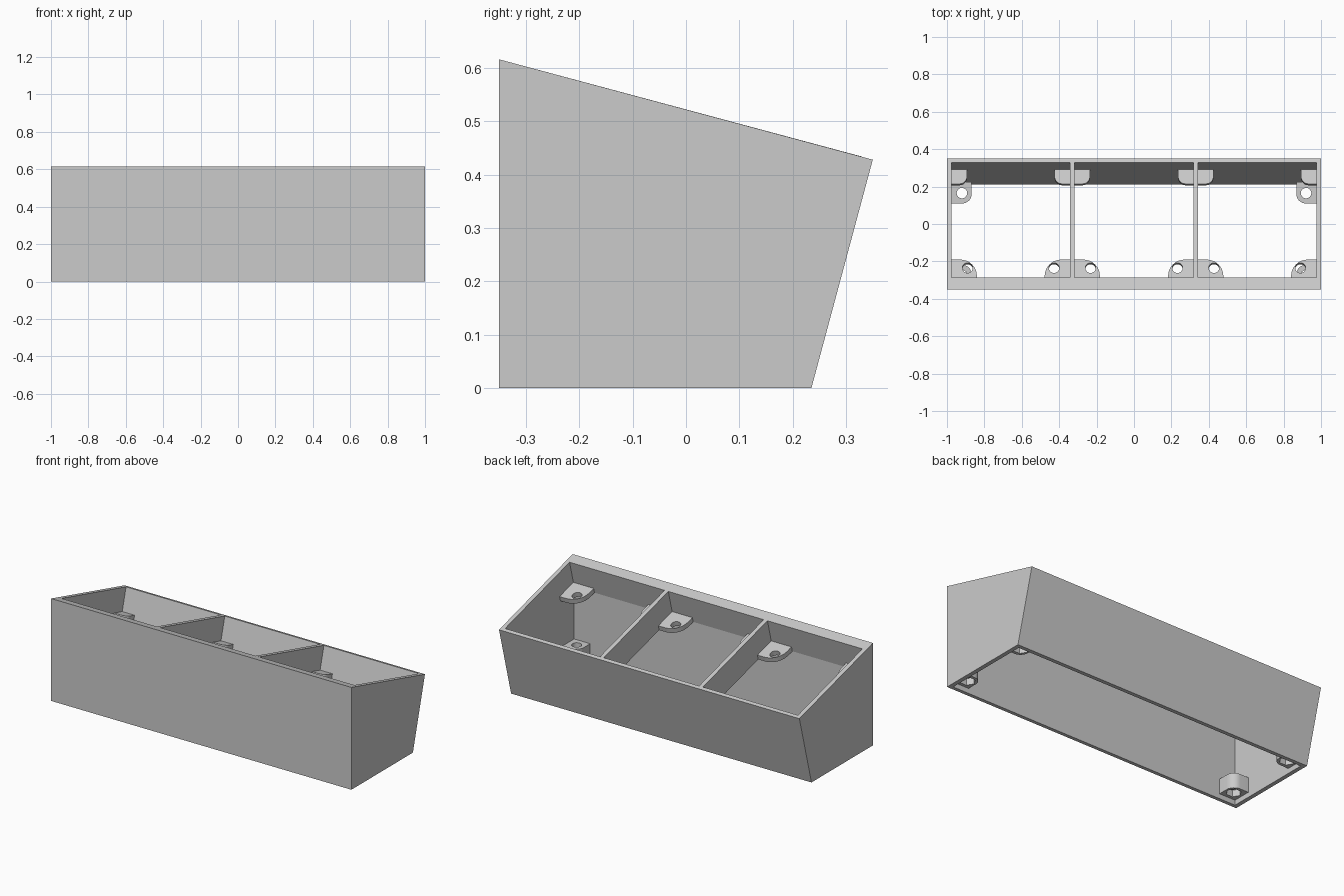
import bpy, bmesh
from math import sin, cos, pi, radians
from mathutils import Matrix, Vector

cube = bpy.data.objects.get("Cube")
if cube:
    bpy.data.objects.remove(cube)

grey = bpy.data.materials.new("light_grey")
grey.use_nodes = True
colour = (0.6, 0.6, 0.6, 1)
grey.diffuse_color = colour
grey.node_tree.nodes["Principled BSDF"].inputs["Base Color"].default_value = colour

# Frames: side profiles run along x, panel parts follow the tilted top
S, C = sin(radians(15)), cos(radians(15))
TOP = Vector((0, -0.35, 0.616))


def frame(a, b, n, origin=(0, 0, 0)):
    m = Matrix((a, b, n)).transposed().to_4x4()
    m.translation = origin
    return m


SIDE = frame((0, 1, 0), (0, 0, 1), (1, 0, 0))
PANEL = frame((1, 0, 0), (0, C, -S), (0, -S, -C), TOP)
FLAT = Matrix.Identity(4)


def panel_point(u, w):
    p = PANEL @ Vector((0, u, w))
    return (p.y, p.z)


def prism(name, loops, start, end, matrix):
    """Fill outline and hole loops, then extrude between two depths."""
    bm = bmesh.new()
    edges = []
    for loop in loops:
        vs = [bm.verts.new((a, b, start)) for a, b in loop]
        edges += [bm.edges.new((v, vs[i - 1])) for i, v in enumerate(vs)]
    bmesh.ops.triangle_fill(bm, edges=edges, use_beauty=True)
    out = bmesh.ops.extrude_face_region(bm, geom=bm.faces[:])
    moved = [g for g in out["geom"] if isinstance(g, bmesh.types.BMVert)]
    bmesh.ops.translate(bm, verts=moved, vec=(0, 0, end - start))
    bm.transform(matrix)
    bmesh.ops.recalc_face_normals(bm, faces=bm.faces[:])
    mesh = bpy.data.meshes.new(name)
    bm.to_mesh(mesh)
    bm.free()
    mesh.materials.append(grey)
    obj = bpy.data.objects.new(name, mesh)
    bpy.context.collection.objects.link(obj)
    return obj


def ring(x, y, r, n):
    return [(x + r * cos(2 * pi * i / n), y + r * sin(2 * pi * i / n)) for i in range(n)]


def corner(x, y, sx, sy, width, length, r, steps=8):
    """Corner plate outline with its free corner rounded."""
    pts = [(x, y), (x + sx * width, y)]
    for i in range(steps + 1):
        t = pi / 2 * i / steps
        pts.append((x + sx * (width - r + r * cos(t)), y + sy * (length - r + r * sin(t))))
    return pts + [(x, y + sy * length)]


# Open shell: outer wedge minus the hollow
INNER_X, FRONT_U, BACK_U, FRONT_Y = 0.975, 0.067, 0.702, -0.329
LEDGE, DEPTH = 0.14, 0.17
shell = prism("shell", [[(-0.35, 0), (0.235, 0), (0.35, 0.428), (-0.35, 0.616)]], -1, 1, SIDE)
hollow = prism("hollow_cutter", [[
    (FRONT_Y, -0.1), panel_point(BACK_U, 0.553), panel_point(BACK_U, -0.1),
    panel_point(FRONT_U, -0.1), panel_point(FRONT_U, DEPTH)]], -INNER_X, INNER_X, SIDE)
mod = shell.modifiers.new("hollow", 'BOOLEAN')
mod.operation = 'DIFFERENCE'
mod.solver = 'EXACT'
mod.object = hollow
bpy.context.view_layer.objects.active = shell
bpy.ops.object.modifier_apply(modifier=mod.name)
bpy.data.objects.remove(hollow)

# Dividers between the three bays
for x, name in ((-0.33, "right_divider"), (0.33, "left_divider")):
    outline = [panel_point(u, w) for u, w in
               ((FRONT_U, 0), (BACK_U, 0), (BACK_U, DEPTH), (FRONT_U, DEPTH))]
    prism(name, [outline], x - 0.0125, x + 0.0125, SIDE)

rounded = []
# Panel tabs in the corners of each bay
for lo, hi in ((-INNER_X, -0.3425), (-0.3175, 0.3175), (0.3425, INNER_X)):
    for x, s in ((lo, 1), (hi, -1)):
        front = [corner(x, FRONT_U, s, 1, 0.135, 0.136, 0.09),
                 ring(x + s * 0.085, FRONT_U + 0.09, 0.028, 24)]
        rounded.append(prism("front_tab", front, LEDGE, DEPTH, PANEL))
        back = [corner(x, BACK_U, s, -1, 0.082, 0.08, 0.04)]
        rounded.append(prism("back_tab", back, LEDGE, DEPTH, PANEL))

# Base screw bosses with a hexagonal nut pocket underneath
for s in (-1, 1):
    for y, sy, length, hole_y, place in ((FRONT_Y, 1, 0.11, -0.274, "front"),
                                         (0.225, -1, 0.115, 0.165, "back")):
        outline = corner(s * INNER_X, y, -s, sy, 0.107, length, 0.05)
        rounded.append(prism(place + "_boss_nut_pocket",
                             [outline, ring(s * 0.92, hole_y, 0.042, 6)], 0.03, 0.07, FLAT))
        rounded.append(prism(place + "_boss_top",
                             [outline, ring(s * 0.92, hole_y, 0.028, 24)], 0.07, 0.12, FLAT))

bpy.ops.object.select_all(action='DESELECT')
for obj in rounded:
    obj.select_set(True)
bpy.context.view_layer.objects.active = rounded[0]
bpy.ops.object.shade_smooth_by_angle(angle=radians(30))
